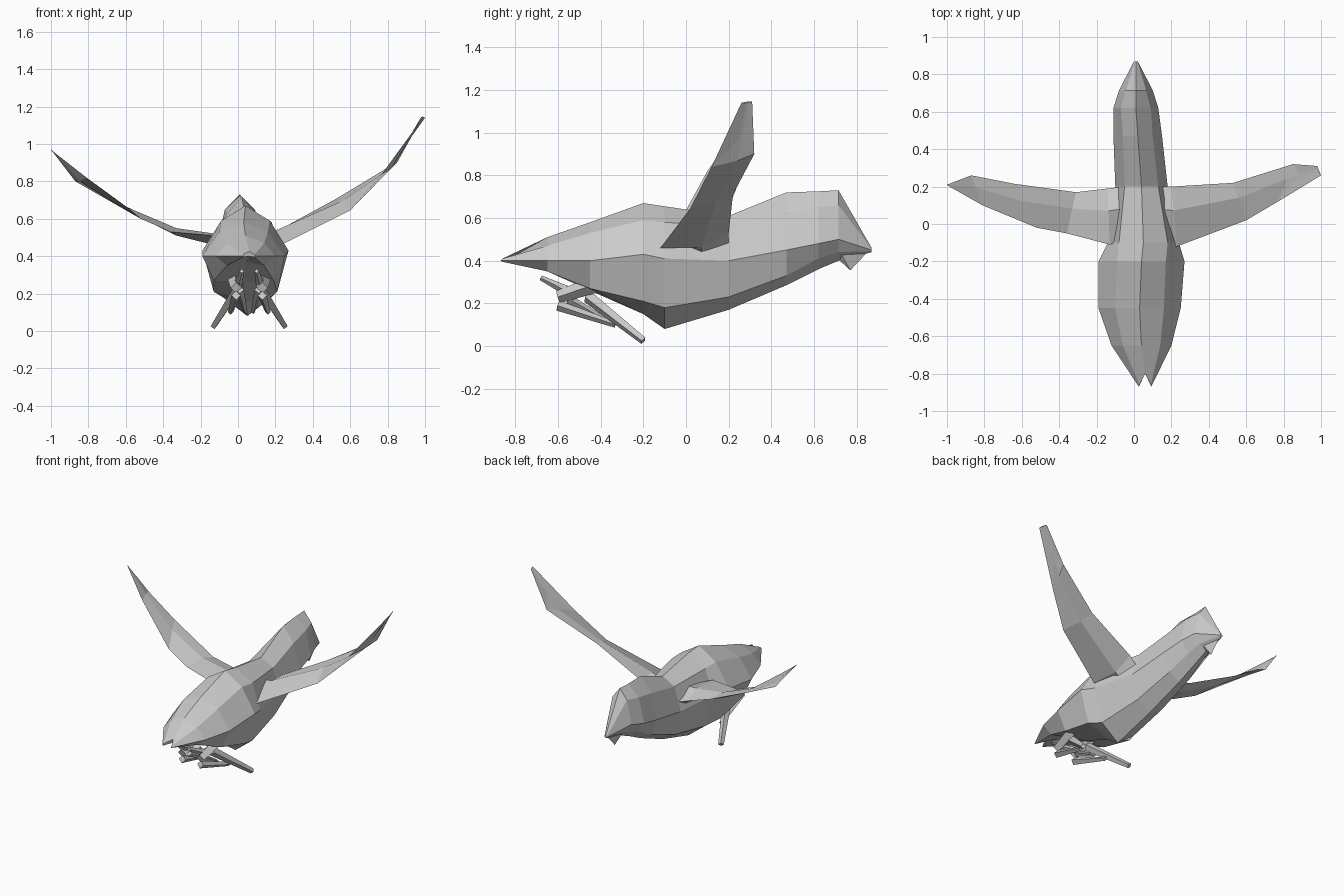
import bpy
from mathutils import Vector


def make(name, verts, faces):
    mesh = bpy.data.meshes.new(name)
    mesh.from_pydata(verts, [], faces)
    mesh.validate()
    ob = bpy.data.objects.new(name, mesh)
    bpy.context.collection.objects.link(ob)
    return ob


def loft(name, rings):
    """Skin equal-length rings and cap both ends."""
    n = len(rings[0])
    verts = [p for r in rings for p in r]
    faces = [(i * n + j, i * n + (j + 1) % n, (i + 1) * n + (j + 1) % n, (i + 1) * n + j)
             for i in range(len(rings) - 1) for j in range(n)]
    faces.append(tuple(reversed(range(n))))
    faces.append(tuple(range(len(verts) - n, len(verts))))
    return make(name, verts, faces)


def body_ring(y, cx, top, wu, zu, ws, zs, wl, zl, zb):
    """Eight-sided section: ridge, shoulders, flanks, belly corners, keel."""
    return [(cx, y, top), (cx + wu, y, zu), (cx + ws, y, zs), (cx + wl, y, zl),
            (cx, y, zb), (cx - wl, y, zl), (cx - ws, y, zs), (cx - wu, y, zu)]


# Body, from the tail to the head
sections = [
    (-0.65, 0.04, 0.51, 0.10, 0.47, 0.16, 0.40, 0.10, 0.35, 0.37),
    (-0.45, 0.03, 0.58, 0.13, 0.53, 0.22, 0.40, 0.16, 0.27, 0.26),
    (-0.20, 0.04, 0.67, 0.13, 0.59, 0.23, 0.43, 0.17, 0.21, 0.15),
    (-0.10, 0.05, 0.655, 0.13, 0.58, 0.19, 0.41, 0.13, 0.18, 0.08),
    (0.20, 0.04, 0.61, 0.09, 0.56, 0.14, 0.40, 0.10, 0.23, 0.17),
    (0.47, 0.02, 0.72, 0.08, 0.62, 0.13, 0.45, 0.08, 0.33, 0.285),
    (0.62, 0.01, 0.725, 0.08, 0.65, 0.12, 0.48, 0.06, 0.41, 0.36),
    (0.715, 0.01, 0.73, 0.055, 0.66, 0.09, 0.50, 0.05, 0.44, 0.40),
    (0.87, 0.01, 0.46, 0.008, 0.455, 0.01, 0.45, 0.008, 0.445, 0.44),
]
# Forked tail end: two tips with a notch between
tail = [(0.06, -0.80, 0.425), (0.09, -0.86, 0.41), (0.092, -0.87, 0.40), (0.088, -0.86, 0.395),
        (0.06, -0.79, 0.40), (0.028, -0.86, 0.395), (0.026, -0.87, 0.40), (0.03, -0.86, 0.41)]
loft("body", [tail] + [body_ring(*s) for s in sections])

# Hooked beak below the face
make("beak", [(-0.04, 0.70, 0.48), (0.06, 0.70, 0.48), (0.01, 0.86, 0.45),
              (0.01, 0.77, 0.355), (0.01, 0.70, 0.42)],
     [(0, 1, 2), (0, 2, 3), (2, 1, 3), (0, 3, 4), (3, 1, 4), (0, 4, 1)])


def wing(name, stations):
    """Thin blade: each station has front edge, rear edge and thickness."""
    rings = []
    for front, rear, t in stations:
        f, r = Vector(front), Vector(rear)
        mid = f.lerp(r, 0.4)
        rings.append([f, mid + Vector((0, 0, t)), r, mid - Vector((0, 0, t))])
    loft(name, rings)


wing("right_wing", [
    ((0.12, 0.20, 0.45), (0.15, -0.10, 0.46), 0.07),
    ((0.20, 0.20, 0.53), (0.23, -0.12, 0.46), 0.04),
    ((0.53, 0.22, 0.71), (0.60, 0.02, 0.645), 0.012),
    ((0.85, 0.32, 0.90), (0.77, 0.12, 0.84), 0.008),
    ((0.98, 0.31, 1.145), (1.0, 0.26, 1.14), 0.003)])
wing("left_wing", [
    ((-0.05, 0.20, 0.45), (-0.06, -0.09, 0.46), 0.07),
    ((-0.14, 0.19, 0.48), (-0.13, -0.11, 0.51), 0.03),
    ((-0.31, 0.17, 0.53), (-0.36, -0.05, 0.53), 0.02),
    ((-0.64, 0.215, 0.685), (-0.52, -0.02, 0.60), 0.01),
    ((-0.87, 0.26, 0.80), (-0.81, 0.10, 0.82), 0.008),
    ((-1.0, 0.21, 0.97), (-0.995, 0.205, 0.965), 0.003)])


def bar(name, a, b, w0, w1):
    """Tapered four-sided bar between two points."""
    a, b = Vector(a), Vector(b)
    d = (b - a).normalized()
    s = d.cross(Vector((0, 0, 1))).normalized()
    u = s.cross(d)
    loft(name, [[p + s * w, p + u * w, p - s * w, p - u * w] for p, w in ((a, w0), (b, w1))])


# Tucked legs and talons, mirrored about the body's centre line
for side, tag in ((1, "right"), (-1, "left")):
    def at(dx, y, z):
        return (0.06 + side * dx, y, z)
    bar(tag + "_leg", at(0.08, -0.42, 0.29), at(0.07, -0.60, 0.23), 0.04, 0.03)
    bar(tag + "_outer_toe", at(0.06, -0.46, 0.23), at(0.19, -0.20, 0.025), 0.03, 0.018)
    bar(tag + "_middle_toe", at(0.07, -0.60, 0.19), at(0.10, -0.33, 0.10), 0.025, 0.014)
    bar(tag + "_inner_toe", at(0.05, -0.55, 0.22), at(0.02, -0.34, 0.10), 0.022, 0.01)
    bar(tag + "_hind_toe", at(0.06, -0.54, 0.25), at(0.04, -0.68, 0.32), 0.025, 0.012)
